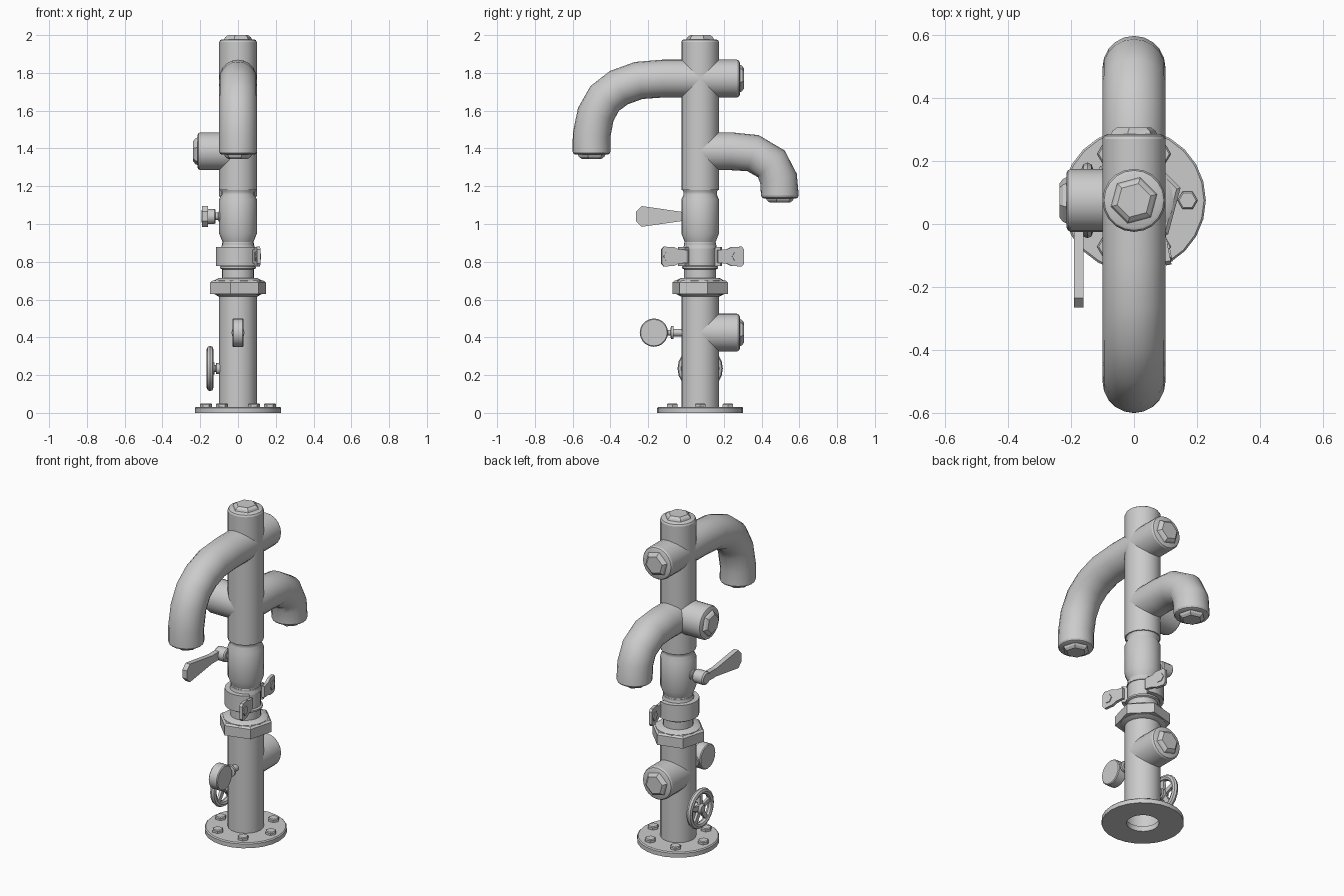
import bpy, bmesh, math
from mathutils import Vector, Matrix

if "Cube" in bpy.data.objects:
    bpy.data.objects.remove(bpy.data.objects["Cube"])

CY = 0.075  # y of the main pipe axis
UP, BACK, FRONT, LEFT, RIGHT, DOWN = (Vector(v) for v in
    [(0, 0, 1), (0, 1, 0), (0, -1, 0), (-1, 0, 0), (1, 0, 0), (0, 0, -1)])


def finish(name, bm, smooth=True):
    bmesh.ops.recalc_face_normals(bm, faces=bm.faces)
    me = bpy.data.meshes.new(name)
    bm.to_mesh(me)
    bm.free()
    ob = bpy.data.objects.new(name, me)
    bpy.context.collection.objects.link(ob)
    if smooth:
        bpy.ops.object.select_all(action='DESELECT')
        bpy.context.view_layer.objects.active = ob
        ob.select_set(True)
        bpy.ops.object.shade_smooth_by_angle(angle=math.radians(32))
    return ob


def skin(bm, rings, closed=False, caps=(True, True)):
    n = len(rings[0])
    pairs = list(zip(rings, rings[1:])) + ([(rings[-1], rings[0])] if closed else [])
    for a, b in pairs:
        for i in range(n):
            bm.faces.new((a[i], a[(i + 1) % n], b[(i + 1) % n], b[i]))
    if not closed:
        for ring, cap in zip((rings[0], rings[-1]), caps):
            if cap:
                bm.faces.new(ring)


def lathe(name, profile, origin, axis=UP, n=20, turn=0, closed=False, caps=(True, True)):
    """Revolve (radius, distance) points around an axis through origin."""
    bm = bmesh.new()
    m = Matrix.Translation(origin) @ axis.to_track_quat('Z', 'Y').to_matrix().to_4x4()
    rings = []
    for r, h in profile:
        angs = [2 * math.pi * i / n + math.radians(turn) for i in range(n)]
        rings.append([bm.verts.new(m @ Vector((r * math.cos(a), r * math.sin(a), h))) for a in angs])
    skin(bm, rings, closed, caps)
    return finish(name, bm, n > 8)


def plug(name, origin, axis):
    """Chamfered pipe end with a hexagonal plug."""
    lathe(name + "_rim", [(0.1, 0), (0.095, 0.01), (0.085, 0.015)], origin, axis)
    lathe(name + "_hex", [(0.078, 0.01), (0.07, 0.026), (0.055, 0.037)], origin, axis, 6, 15)


def spout(name, path):
    """Sweep a round pipe along (y, z) points."""
    bm = bmesh.new()
    pts = [Vector((0, y, z)) for y, z in path]
    rings = []
    for i, p in enumerate(pts):
        d = (pts[min(i + 1, len(pts) - 1)] - pts[max(i - 1, 0)]).normalized()
        if i == len(pts) - 1:
            d = DOWN
        side = d.cross(RIGHT)
        rings.append([bm.verts.new(p + 0.1 * (RIGHT * math.cos(a) + side * math.sin(a)))
                      for a in (2 * math.pi * k / 20 for k in range(20))])
    skin(bm, rings)
    finish(name, bm)
    plug(name + "_end", pts[-1], DOWN)


def plate(name, outline, vec, matrix=Matrix.Identity(4)):
    """Extrude a flat outline along a vector."""
    bm = bmesh.new()
    a = [bm.verts.new(matrix @ Vector(p)) for p in outline]
    b = [bm.verts.new(matrix @ (Vector(p) + Vector(vec))) for p in outline]
    skin(bm, [a, b])
    return finish(name, bm, False)


def at(z, x=0, y=CY):
    return Vector((x, y, z))


# Base flange with bolts
lathe("base_flange", [(0.09, 0), (0.228, 0), (0.228, 0.026), (0.222, 0.032), (0.09, 0.032)],
      at(0), n=24, closed=True)
for i in range(6):
    a = i * math.pi / 3
    lathe(f"flange_bolt_{i}", [(0.032, 0.03), (0.032, 0.045), (0.027, 0.05)],
          at(0, 0.17 * math.cos(a), CY + 0.17 * math.sin(a)), n=6)

# Main column: lower pipe, hex union, neck, ball valve body, upper pipe
lathe("lower_pipe", [(0.1, 0.01), (0.1, 0.64)], at(0), caps=(False, True))
lathe("union_collar", [(0.1, 0.615), (0.125, 0.628), (0.125, 0.702), (0.1, 0.715)], at(0))
lathe("union_nut", [(0.153, 0.63), (0.153, 0.69), (0.14, 0.7)], at(0), n=6, turn=15)
lathe("neck", [(0.085, 0.7), (0.085, 0.76), (0.095, 0.765), (0.095, 0.775), (0.085, 0.78), (0.085, 0.9)], at(0))
lathe("valve_body", [(0.09, 0.87), (0.085, 0.89), (0.082, 0.905), (0.1, 0.95), (0.1, 1.13),
                     (0.088, 1.155), (0.088, 1.17), (0.1, 1.19)], at(0))
lathe("upper_pipe", [(0.1, 1.18), (0.1, 1.963)], at(0))
plug("top_plug", at(1.963), UP)

# Spouts and plugged side stubs
spout("upper_spout", [(CY, 1.77), (-0.12, 1.77), (-0.25, 1.76), (-0.355, 1.722), (-0.43, 1.665),
                      (-0.478, 1.58), (-0.5, 1.47), (-0.5, 1.382)])
spout("lower_spout", [(CY, 1.385), (0.24, 1.385), (0.355, 1.375), (0.452, 1.318), (0.49, 1.24), (0.497, 1.15)])
for name, z, axis, length in [("upper_back_stub", 1.77, BACK, 0.195),
                              ("lower_back_stub", 0.425, BACK, 0.195),
                              ("left_stub", 1.385, LEFT, 0.2)]:
    lathe(name, [(0.1, 0), (0.1, length)], at(z), axis)
    plug(name + "_plug", at(z) + axis * length, axis)

# C-shaped clamp band open to the right, with two flared ears
clamp = Matrix.Translation(at(0)) @ Matrix.Rotation(math.radians(11), 4, 'Z')
bm = bmesh.new()
rings = []
for i in range(19):
    a = math.radians(55 + 250 * i / 18)
    rings.append([bm.verts.new(clamp @ Vector((r * math.cos(a), r * math.sin(a), z)))
                  for r, z in [(0.085, 0.778), (0.117, 0.778), (0.117, 0.878), (0.085, 0.878)]])
skin(bm, rings)
finish("clamp_band", bm)
for s, label in ((1, "back"), (-1, "front")):
    ear = [(0.06, s * y, z) for y, z in [(0.08, 0.795), (0.13, 0.79), (0.155, 0.778), (0.21, 0.775), (0.222, 0.79),
                                         (0.222, 0.866), (0.21, 0.88), (0.155, 0.878), (0.13, 0.866), (0.08, 0.862)]]
    plate(f"clamp_ear_{label}", ear, (0.018, 0, 0), clamp)
    for dx, d in ((0.078, 1), (0.06, -1)):
        lathe(f"clamp_bolt_{label}", [(0.028, -0.002), (0.028, 0.005)], clamp @ Vector((dx, s * 0.185, 0.828)),
              clamp.to_3x3() @ (RIGHT * d), 6)

# Valve lever on the left
lathe("lever_stem", [(0.03, 0.08), (0.03, 0.1), (0.02, 0.105), (0.02, 0.125)], at(1.04), LEFT, 12)
lathe("lever_hub", [(0.035, 0.118), (0.04, 0.125), (0.04, 0.185), (0.032, 0.193)], at(1.04), LEFT, 12)
plate("lever_handle", [(-0.16, y, z) for y, z in [(0.075, 1.065), (-0.02, 1.064), (-0.235, 1.095), (-0.265, 1.065),
                                                 (-0.265, 1.015), (-0.235, 0.985), (-0.02, 1.016), (0.075, 1.015)]],
      (-0.03, 0, 0))

# Pressure gauge at the front
lathe("gauge_stem", [(0.02, 0.08), (0.02, 0.14), (0.035, 0.142), (0.035, 0.155), (0.015, 0.157), (0.015, 0.2)],
      at(0.425), FRONT, 12)
lathe("gauge_dial", [(0.07, -0.03), (0.075, -0.025), (0.075, 0.025), (0.07, 0.03)],
      at(0.425, 0, -0.17), LEFT, 20)

# Hand wheel on the left
WZ = 0.235
lathe("wheel_stem", [(0.03, 0.085), (0.03, 0.115), (0.018, 0.118), (0.018, 0.15)], at(WZ), LEFT, 12)
lathe("wheel_hub", [(0.032, 0.125), (0.032, 0.155), (0.022, 0.168)], at(WZ), LEFT, 12)
lathe("wheel_rim", [(0.102 + 0.018 * math.cos(k * math.pi / 4), 0.148 + 0.018 * math.sin(k * math.pi / 4))
                    for k in range(8)], at(WZ), LEFT, 20, closed=True)
for i in range(5):
    m = Matrix.Translation(at(WZ)) @ Matrix.Rotation(2 * math.pi * i / 5, 4, 'X')
    plate(f"wheel_spoke_{i}", [(-0.14, -0.016, 0.01), (-0.14, 0.016, 0.01), (-0.14, 0.011, 0.1), (-0.14, -0.011, 0.1)],
          (-0.016, 0, 0), m)
